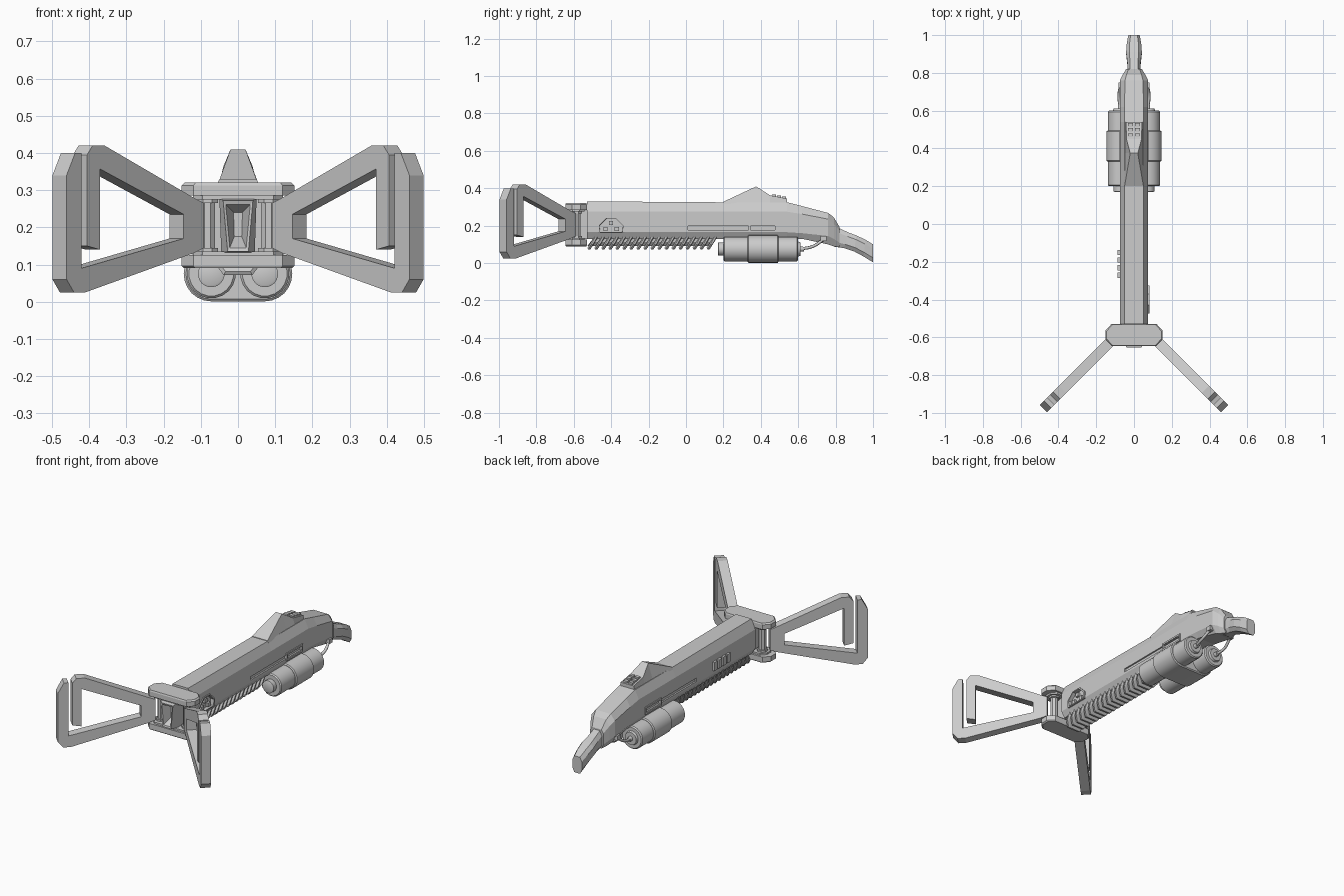
import bpy, bmesh, math
from mathutils import Vector

if "Cube" in bpy.data.objects:
    bpy.data.objects.remove(bpy.data.objects["Cube"])


def loft(name, sections):
    """Skin equal-length point loops and cap both ends."""
    bm = bmesh.new()
    rings = [[bm.verts.new(p) for p in sec] for sec in sections]
    n = len(rings[0])
    for a, b in zip(rings, rings[1:]):
        for i in range(n):
            j = (i + 1) % n
            bm.faces.new((a[i], a[j], b[j], b[i]))
    bm.faces.new(rings[0][::-1])
    bm.faces.new(rings[-1])
    bmesh.ops.recalc_face_normals(bm, faces=bm.faces)
    me = bpy.data.meshes.new(name)
    bm.to_mesh(me)
    bm.free()
    ob = bpy.data.objects.new(name, me)
    bpy.context.collection.objects.link(ob)
    return ob


def box(name, x0, x1, y0, y1, z0, z1):
    return loft(name, [[(x0, y0, z), (x1, y0, z), (x1, y1, z), (x0, y1, z)] for z in (z0, z1)])


def ring_y(cx, y, cz, r, n=20):
    return [(cx + r * math.cos(2 * math.pi * (i + .5) / n), y,
             cz + r * math.sin(2 * math.pi * (i + .5) / n)) for i in range(n)]


def ring_z(cx, cy, z, r, n=8):
    return [(cx + r * math.cos(2 * math.pi * (i + .5) / n),
             cy + r * math.sin(2 * math.pi * (i + .5) / n), z) for i in range(n)]


def smooth(ob):
    for o in bpy.context.selected_objects:
        o.select_set(False)
    ob.select_set(True)
    bpy.context.view_layer.objects.active = ob
    bpy.ops.object.shade_smooth_by_angle(angle=math.radians(35))


def rect(y, hw0, hw1, z0, z1):
    return [(-hw0, y, z0), (hw0, y, z0), (hw1, y, z1), (-hw1, y, z1)]


# main body: octagonal sections (y, top, chamfer, lower, bottom, half widths)
rows = [(-.53, .33, .275, .165, .13, .05, .075, .055),
        (.20, .325, .275, .165, .13, .05, .075, .055),
        (.54, .325, .275, .165, .13, .05, .075, .055),
        (.62, .305, .262, .16, .13, .05, .075, .055),
        (.76, .268, .235, .145, .10, .048, .075, .05),
        (.79, .245, .21, .13, .09, .04, .06, .04),
        (.82, .195, .175, .11, .085, .03, .042, .03)]
body = loft("body", [[(wt, y, zt), (w, y, zc), (w, y, zl), (wb, y, zb),
                      (-wb, y, zb), (-w, y, zl), (-w, y, zc), (-wt, y, zt)]
                     for y, zt, zc, zl, zb, wt, w, wb in rows])


def cut(ob):
    ob.hide_render = True
    ob.hide_set(True)
    m = body.modifiers.new(ob.name, 'BOOLEAN')
    m.operation, m.solver, m.object = 'DIFFERENCE', 'EXACT', ob


# side slots with a slider frame
for s in (-1, 1):
    a, b = sorted((s * .066, s * .1))
    cut(box("slot_cutter", a, b, .01, .48, .178, .198))
    a, b = sorted((s * .06, s * .08))
    for z in (.165, .2):
        box("slider_rail", a, b, .34, .48, z, z + .01)
    for y in (.335, .475):
        box("slider_end", a, b, y, y + .01, .165, .21)

# right control port: recessed, with rim and knobs
port = [(-.47, .16), (-.33, .16), (-.325, .2), (-.37, .245), (-.43, .245), (-.475, .2)]


def scaled(poly, k):
    return [(-.4 + (y + .4) * k, .2 + (z - .2) * k) for y, z in poly]


cut(loft("port_cutter", [[(x, y, z) for y, z in scaled(port, .85)] for x in (.055, .1)]))
loft("port_rim", [[(x, y, z) for y, z in scaled(port, k)]
                  for x, k in ((.06, 1), (.081, 1), (.081, .85), (.056, .84))])
for y, z in ((-.43, .182), (-.37, .182), (-.4, .215)):
    box("port_knob", .05, .075, y - .011, y + .011, z - .011, z + .011)

# left control keys
for i in range(4):
    y = -.285 + i * .04
    box("side_key", -.088, -.07, y, y + .028, .185, .235)

# slanted ribs under the body
under = [(.058, .14), (.056, .105), (.035, .078), (-.035, .078), (-.056, .105), (-.058, .14)]


def under_ring(y, k):
    return [(x * k, y + (z - .14) * .6, .14 + (z - .14) * k) for x, z in under]


loft("rib_core", [under_ring(y, .78) for y in (-.49, .165)])
for i in range(18):
    y = -.49 + i * .0375
    loft("rib", [under_ring(y, .95), under_ring(y + .005, 1.1),
                 under_ring(y + .015, 1.1), under_ring(y + .021, .95)])

# sight hump and its button pad
loft("sight_hump", [rect(.2, .056, .05, .315, .328), rect(.375, .05, .02, .315, .41),
                    rect(.45, .05, .04, .315, .362), rect(.54, .046, .042, .315, .345)])
for i in range(3):
    for s in (-1, 1):
        y = .46 + i * .027
        z = .362 - (y - .45) * .19
        box("pad_button", s * .018 - .013, s * .018 + .013, y, y + .02, z - .01, z + .007)

# twin canisters with end caps and hoses
for s in (-1, 1):
    cx, cz = s * .072, .075
    smooth(loft("canister", [ring_y(cx, y, cz, r) for y, r in
                             ((.17, .03), (.173, .036), (.2, .036), (.2, .06), (.206, .066),
                              (.594, .066), (.6, .06), (.6, .04), (.612, .036), (.612, .014),
                              (.63, .012))]))
    cu = bpy.data.curves.new("hose", 'CURVE')
    cu.dimensions, cu.bevel_depth, cu.bevel_resolution = '3D', .008, 2
    cu.use_fill_caps = True
    sp = cu.splines.new('BEZIER')
    pts = ((.072, .61, .075), (.08, .68, .09), (.068, .745, .135))
    sp.bezier_points.add(len(pts) - 1)
    for bp, (x, y, z) in zip(sp.bezier_points, pts):
        bp.co = (s * x, y, z)
        bp.handle_left_type = bp.handle_right_type = 'AUTO'
    bpy.context.collection.objects.link(bpy.data.objects.new("hose", cu))
    box("hose_socket", s * .07 - .013, s * .07 + .013, .72, .75, .118, .144)


# shared sleeve around both canisters
def stadium(y, r):
    out = []
    for s in (1, -1):
        for i in range(13):
            a = -math.pi / 2 + math.pi * i / 12
            out.append((s * (.072 + r * math.cos(a)), y, .075 + s * r * math.sin(a)))
    return out


smooth(loft("canister_sleeve", [stadium(y, r) for y, r in
                                ((.33, .068), (.335, .074), (.49, .074), (.495, .068))]))

# rear grip: (y, z) of top and bottom with half width
grip = [(.79, .20, .79, .088, .032), (.87, .163, .845, .08, .036), (.91, .148, .90, .062, .042),
        (.96, .125, .95, .035, .038), (1.0, .1, 1.0, .004, .03)]
loft("grip", [[(w * k, yt + (yb - yt) * t, zt + (zb - zt) * t)
               for k, t in ((.6, 0), (1, .25), (1, .75), (.6, 1), (-.6, 1), (-1, .75), (-1, .25), (-.6, 0))]
              for yt, zt, yb, zb, w in grip])

# front bracket plates, pins and muzzle
plate = [(.12, -.645), (.152, -.61), (.152, -.565), (.12, -.53)]
plate += [(-x, y) for x, y in reversed(plate)]


def plate_ring(z, k):
    return [(x * k, -.5875 + (y + .5875) * k, z) for x, y in plate]


loft("upper_bracket", [plate_ring(z, k) for z, k in
                       ((.275, .8), (.285, .8), (.285, 1), (.312, 1), (.32, .95))])
loft("lower_bracket", [plate_ring(z, k) for z, k in
                       ((.09, .95), (.096, 1), (.125, 1), (.125, .8), (.135, .8))])
for s in (-1, 1):
    loft("hinge_pin", [ring_z(s * .082, -.585, z, r) for z, r in
                       ((.13, .03), (.145, .03), (.145, .022), (.265, .022), (.265, .03), (.28, .03))])
loft("muzzle", [rect(-.52, .045, .045, .13, .28), rect(-.61, .045, .05, .13, .28),
                rect(-.655, .028, .04, .135, .272), rect(-.652, .022, .033, .145, .262),
                rect(-.60, .01, .012, .175, .24)])

# two bow arms: hooked frame outline (x, z) extruded across its 45 degree plane
arm = [(.11, .145), (.14, .13), (.43, .025), (.46, .025), (.48, .06), (.48, .34), (.457, .40),
       (.44, .40), (.44, .09), (.165, .17), (.165, .235), (.39, .357), (.39, .14), (.425, .15),
       (.425, .395), (.41, .42), (.378, .42), (.13, .275), (.11, .265)]
for s in (-1, 1):
    loft("bow_arm", [[(s * (x + d), -x - .498 + d, z) for x, z in arm] for d in (-.019, .019)])
